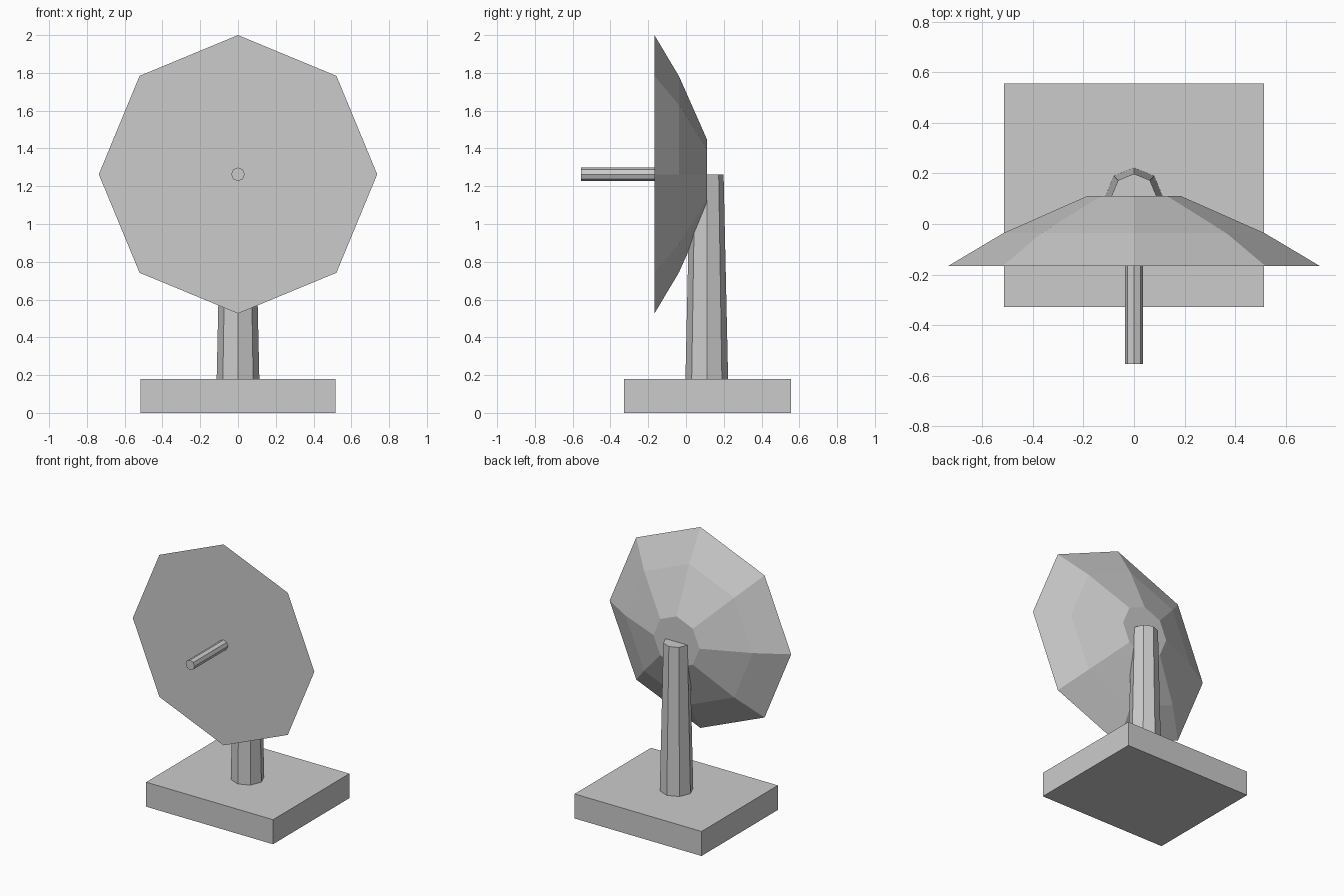
import bpy
import bmesh
from math import cos, sin, pi
from mathutils import Matrix, Vector

SIDES = 8
DISH_Z = 1.263
MAST_Y = 0.11
BASE_H = 0.18

cube = bpy.data.objects.get("Cube")
if cube:
    bpy.data.objects.remove(cube, do_unlink=True)

# Single plain grey
grey = bpy.data.materials.new("light_grey")
grey.use_nodes = True
colour = (0.6, 0.6, 0.6, 1)
grey.diffuse_color = colour
grey.node_tree.nodes["Principled BSDF"].inputs["Base Color"].default_value = colour


def finish(name, bm):
    bmesh.ops.recalc_face_normals(bm, faces=bm.faces)
    mesh = bpy.data.meshes.new(name)
    bm.to_mesh(mesh)
    bm.free()
    mesh.materials.append(grey)
    obj = bpy.data.objects.new(name, mesh)
    bpy.context.collection.objects.link(obj)
    return obj


def lathe(name, profile, origin, axis):
    """Flat-sided, capped solid from (radius, distance along axis) pairs."""
    bm = bmesh.new()
    rings = []
    for radius, along in profile:
        ring = []
        for i in range(SIDES):
            a = 2 * pi * i / SIDES
            u, v = radius * cos(a), radius * sin(a)
            offset = (u, along, v) if axis == "Y" else (u, v, along)
            ring.append(bm.verts.new(Vector(origin) + Vector(offset)))
        rings.append(ring)
    for low, high in zip(rings, rings[1:]):
        for i in range(SIDES):
            j = (i + 1) % SIDES
            bm.faces.new((low[i], low[j], high[j], high[i]))
    bm.faces.new(rings[0])
    bm.faces.new(rings[-1])
    return finish(name, bm)


# Base slab
bm = bmesh.new()
size = Matrix.Diagonal((1.03, 0.885, BASE_H, 1))
bmesh.ops.create_cube(bm, size=1, matrix=Matrix.Translation((0, 0.113, BASE_H / 2)) @ size)
finish("base", bm)

# Tapered mast
lathe("mast", [(0.113, BASE_H), (0.089, DISH_Z)], (0, MAST_Y, 0), "Z")

# Dish with a flat front and a stepped back
lathe("dish", [(0.737, -0.167), (0.517, -0.036), (0.187, MAST_Y)], (0, 0, DISH_Z), "Y")

# Feed rod
lathe("feed_rod", [(0.036, -0.555), (0.036, -0.167)], (0, 0, DISH_Z), "Y")
